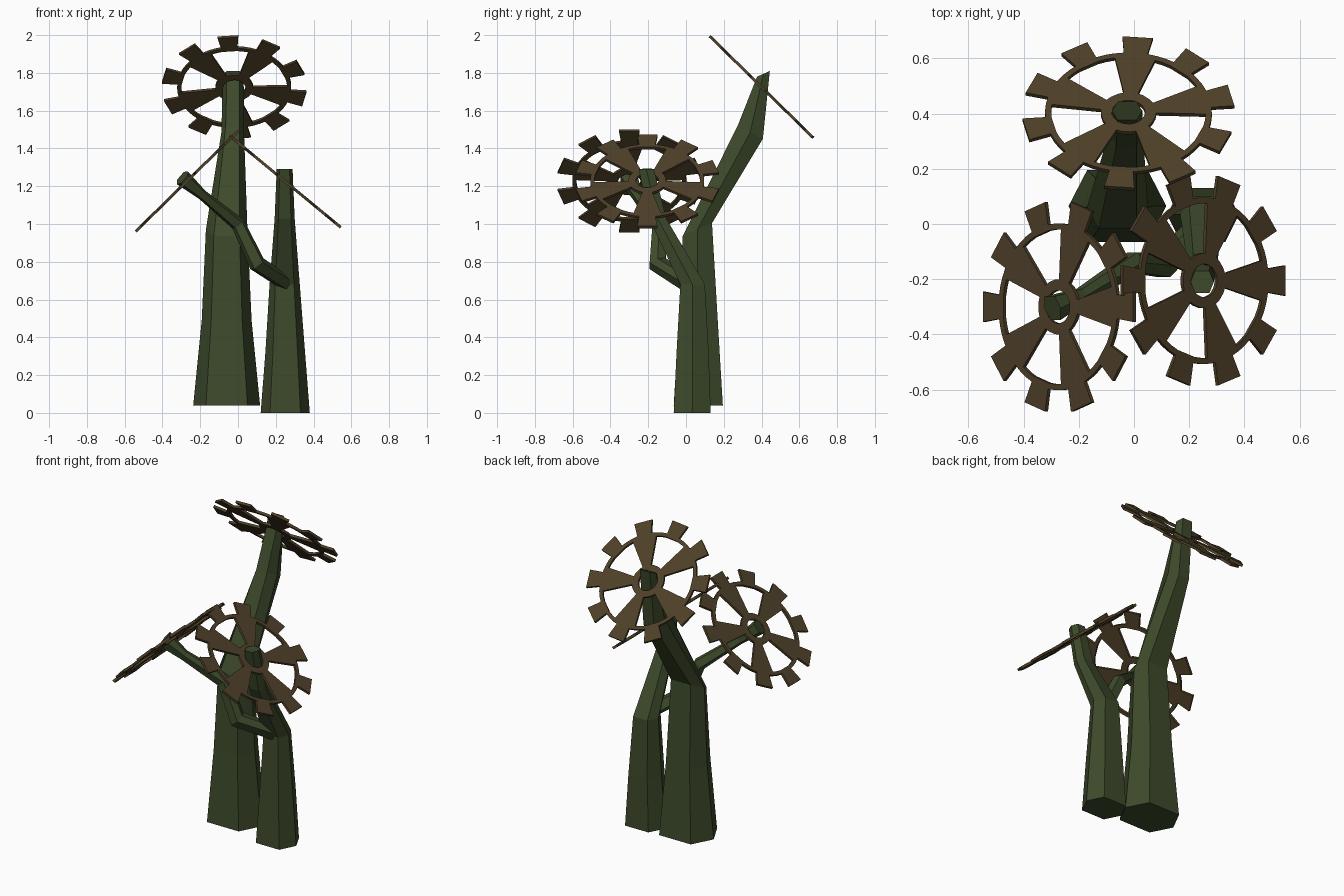
import bpy, bmesh, math
from mathutils import Vector

if "Cube" in bpy.data.objects:
    bpy.data.objects.remove(bpy.data.objects["Cube"])


def material(name, rgb):
    m = bpy.data.materials.new(name)
    m.diffuse_color = (*rgb, 1)
    m.use_nodes = True
    m.node_tree.nodes["Principled BSDF"].inputs["Base Color"].default_value = m.diffuse_color
    return m


GREEN = material("stem_green", (0.047, 0.068, 0.024))
BROWN = material("wheel_brown", (0.078, 0.052, 0.022))


def frame(n):
    """Two axes square to n, the second one leaning along y."""
    n = Vector(n).normalized()
    v = (Vector((0, 1, 0)) - n * n.y).normalized()
    return v.cross(n), v, n


def finish(name, bm, mat):
    bmesh.ops.recalc_face_normals(bm, faces=bm.faces)
    me = bpy.data.meshes.new(name)
    bm.to_mesh(me)
    bm.free()
    me.materials.append(mat)
    ob = bpy.data.objects.new(name, me)
    bpy.context.collection.objects.link(ob)
    return ob


def loft(name, rings):
    """Six-sided stem through rings of (centre, half width, half depth, normal)."""
    section = [(1, 0), (.62, 1), (-.62, 1), (-1, 0), (-.62, -1), (.62, -1)]
    bm = bmesh.new()
    loops = []
    for i, (c, hx, hy, n) in enumerate(rings):
        if n is None:  # follow the path
            a = Vector(rings[max(i - 1, 0)][0])
            b = Vector(rings[min(i + 1, len(rings) - 1)][0])
            n = b - a
        u, v, _ = frame(n)
        loops.append([bm.verts.new(Vector(c) + u * hx * p + v * hy * q) for p, q in section])
    for lo, hi in zip(loops, loops[1:]):
        for k in range(6):
            j = (k + 1) % 6
            bm.faces.new((lo[k], lo[j], hi[j], hi[k]))
    bm.faces.new(loops[0])
    bm.faces.new(loops[-1])
    return finish(name, bm, GREEN)


def wheel(name, centre, normal, turn):
    """Cog wheel: hub ring, five wedge spokes, rim and ten teeth."""
    radii = [.06, .10, .28, .302, .385]
    sector = [-8.2, 8.2, 15, 21.4, 27.8, 44.2, 50.6, 57]
    angles = [a + 72 * s for s in range(5) for a in sector]
    u, v, n = frame(normal)
    half = .0075
    bm = bmesh.new()
    grid = {}

    def vert(i, r):
        i %= len(angles)
        if (i, r) not in grid:
            a = math.radians(angles[i] + turn)
            grid[i, r] = bm.verts.new(Vector(centre) - n * half
                                      + (u * math.cos(a) + v * math.sin(a)) * radii[r])
        return grid[i, r]

    for i in range(len(angles)):
        k = i % len(sector)
        bands = [0, 2]
        if k in (0, 1, 7):
            bands.append(1)   # spoke
        if k in (0, 4):
            bands.append(3)   # tooth
        for r in bands:
            bm.faces.new((vert(i, r), vert(i, r + 1), vert(i + 1, r + 1), vert(i + 1, r)))
    # give the flat cog its thickness
    ext = bmesh.ops.extrude_face_region(bm, geom=bm.faces[:], use_keep_orig=True)
    top = [g for g in ext["geom"] if isinstance(g, bmesh.types.BMVert)]
    bmesh.ops.translate(bm, verts=top, vec=n * half * 2)
    return finish(name, bm, BROWN)


UP = (0, 0, 1)

# tall rear stem, bending backward
loft("tall_stem", [
    ((-.06, .065, .04), .177, .13, UP),
    ((-.06, .065, .49), .132, .103, UP),
    ((-.06, .06, .97), .11, .085, (0, -.4, .9)),
    ((-.028, .34, 1.485), .06, .075, (0, .45, .9)),
    ((-.025, .41, 1.795), .055, .037, (0, -.4, .9)),
])

# short front stem, bending forward
loft("short_stem", [
    ((.25, .033, 0), .13, .098, UP),
    ((.25, .035, .32), .105, .085, UP),
    ((.247, .035, .68), .08, .065, UP),
    ((.247, -.15, 1.03), .053, .045, UP),
    ((.247, -.21, 1.29), .042, .04, UP),
])

# crooked branch growing from the short stem
loft("side_branch", [
    ((.25, .0, .69), .04, .04, None),
    ((.10, -.15, .79), .045, .045, None),
    ((.0, -.14, 1.0), .038, .038, None),
    ((-.19, -.26, 1.155), .027, .027, None),
    ((-.295, -.305, 1.245), .045, .045, None),
])

# cog wheel blossoms
wheel("rear_wheel", (-.02, .40, 1.725), (0, .70, .714), 85)
wheel("left_wheel", (-.27, -.30, 1.227), (-.70, 0, .714), 0)
wheel("right_wheel", (.25, -.205, 1.225), (.636, 0, .771), 0)
